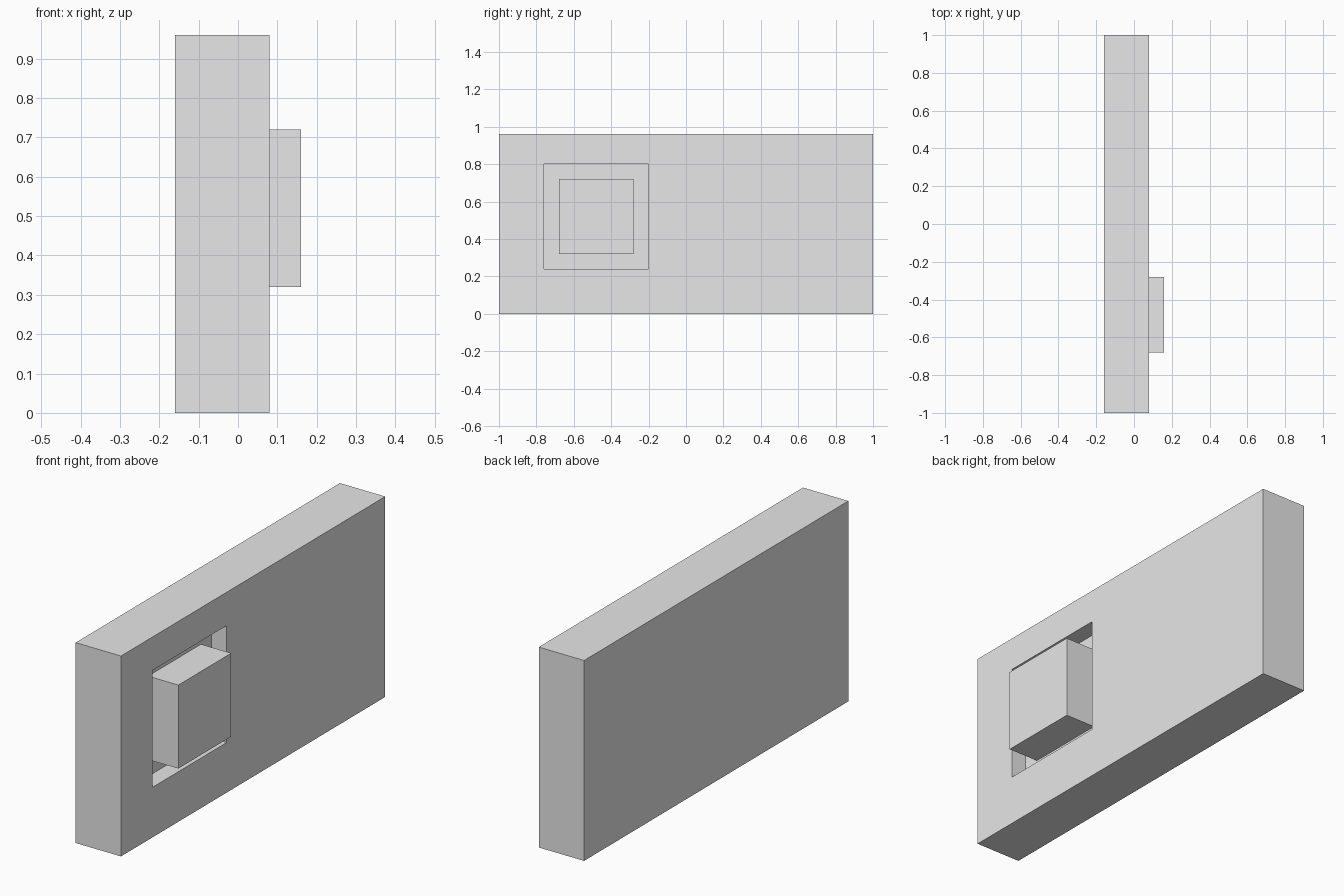
import bpy
import bmesh
from mathutils import Vector

default = bpy.data.objects.get("Cube")
if default:
    bpy.data.objects.remove(default, do_unlink=True)

grey = bpy.data.materials.new("light grey")
grey.use_nodes = True
colour = (0.8, 0.8, 0.8, 1)
grey.diffuse_color = colour
grey.node_tree.nodes["Principled BSDF"].inputs["Base Color"].default_value = colour


def add_object(name, bm):
    mesh = bpy.data.meshes.new(name)
    bm.to_mesh(mesh)
    bm.free()
    mesh.materials.append(grey)
    obj = bpy.data.objects.new(name, mesh)
    bpy.context.collection.objects.link(obj)
    return obj


def box(name, low, high):
    low, high = Vector(low), Vector(high)
    bm = bmesh.new()
    bmesh.ops.create_cube(bm, size=1)
    bmesh.ops.scale(bm, vec=high - low, verts=bm.verts)
    bmesh.ops.translate(bm, vec=(low + high) / 2, verts=bm.verts)
    return add_object(name, bm)


# Wall plate with a square recess on its left (+x) face
plate = box("wall_plate", (-0.16, -1, 0), (0.08, 1, 0.96))
cutter = box("recess_cutter", (0, -0.76, 0.24), (0.2, -0.2, 0.8))
cutter.hide_render = True
cutter.hide_set(True)
cut = plate.modifiers.new("recess", "BOOLEAN")
cut.operation = "DIFFERENCE"
cut.solver = "EXACT"
cut.object = cutter

# Bake the cut, then drop the helper
bpy.context.view_layer.objects.active = plate
bpy.ops.object.modifier_apply(modifier=cut.name)
bpy.data.objects.remove(cutter, do_unlink=True)

# Push button standing on the recess floor
box("push_button", (0, -0.68, 0.32), (0.16, -0.28, 0.72))
